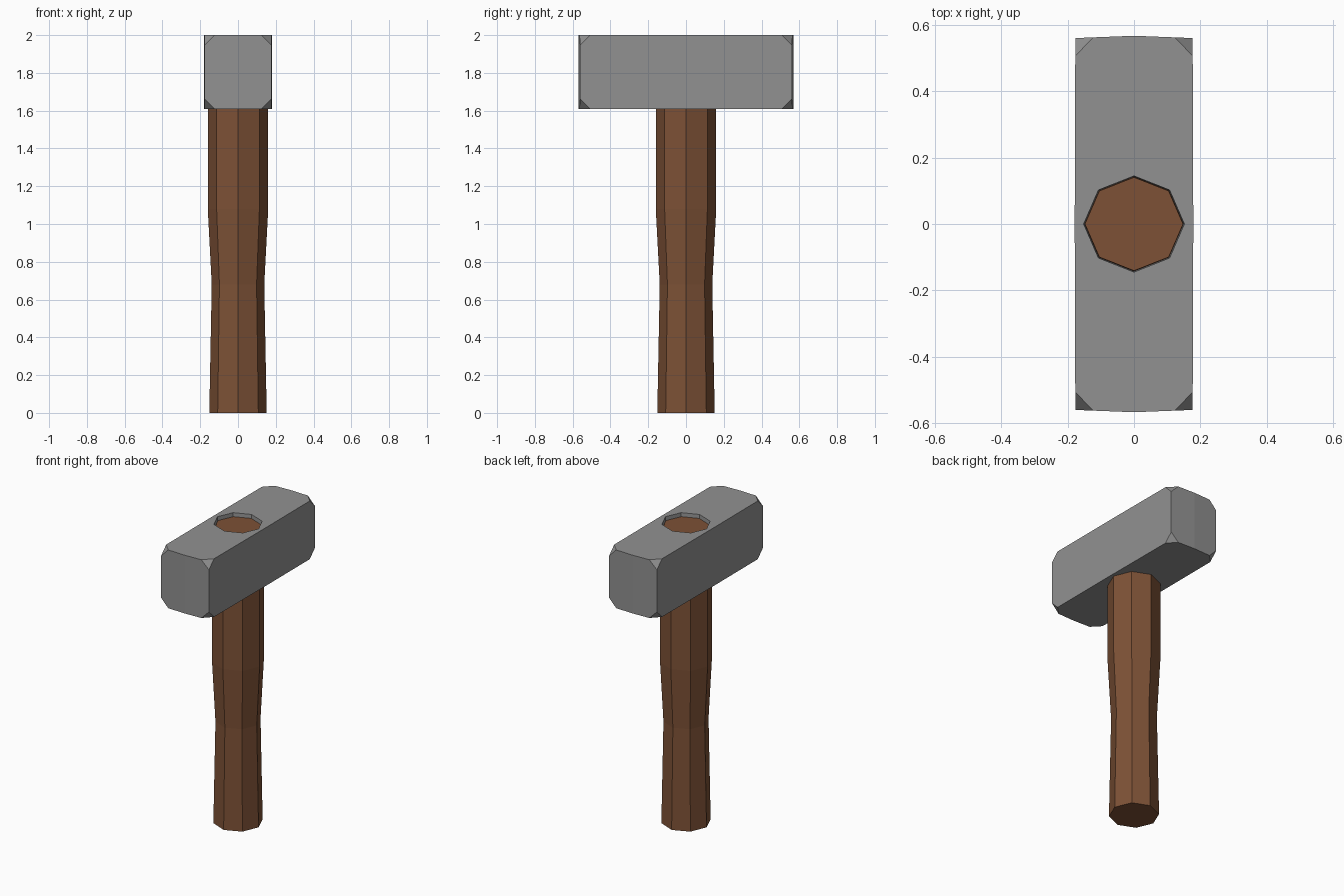
import bpy, bmesh, math

if "Cube" in bpy.data.objects:
    bpy.data.objects.remove(bpy.data.objects["Cube"])


def material(name, rgb):
    m = bpy.data.materials.new(name)
    m.diffuse_color = (*rgb, 1.0)
    m.use_nodes = True
    m.node_tree.nodes["Principled BSDF"].inputs["Base Color"].default_value = m.diffuse_color
    return m


def make_object(name, bm, mat):
    bmesh.ops.recalc_face_normals(bm, faces=bm.faces)
    me = bpy.data.meshes.new(name)
    bm.to_mesh(me)
    bm.free()
    ob = bpy.data.objects.new(name, me)
    bpy.context.scene.collection.objects.link(ob)
    me.materials.append(mat)
    return ob


def octagon_loft(rings):
    """Closed eight-sided solid through rings of (z, x radius, y radius)."""
    bm = bmesh.new()
    loops = []
    for z, rx, ry in rings:
        loops.append([bm.verts.new((rx * math.cos(i * math.pi / 4),
                                    ry * math.sin(i * math.pi / 4), z))
                      for i in range(8)])
    for a, b in zip(loops, loops[1:]):
        for i in range(8):
            j = (i + 1) % 8
            bm.faces.new((a[i], a[j], b[j], b[i]))
    bm.faces.new(loops[0])
    bm.faces.new(loops[-1])
    return bm


steel = material("grey steel", (0.285, 0.285, 0.285))
wood = material("brown wood", (0.205, 0.083, 0.037))

# Handle: waisted octagonal shaft that narrows inside the head
make_object("handle", octagon_loft([
    (0.0, 0.152, 0.152), (0.68, 0.139, 0.139), (1.08, 0.16, 0.16),
    (1.61, 0.16, 0.16), (1.975, 0.148, 0.141)]), wood)

# Head: slightly crowned block with its eight corners cut off
W, L, Z0, Z1 = 0.177, 0.561, 1.61, 2.0
outline = [(W, -L), (0.179, 0), (W, L), (0, 0.568),
           (-W, L), (-0.179, 0), (-W, -L), (0, -0.568)]
bm = bmesh.new()
base = bm.faces.new([bm.verts.new((x, y, Z0)) for x, y in outline])
top = bmesh.ops.extrude_face_region(bm, geom=[base], use_keep_orig=True)["geom"]
for v in top:
    if isinstance(v, bmesh.types.BMVert):
        v.co.z = Z1
bmesh.ops.recalc_face_normals(bm, faces=bm.faces)
corners = [v for v in bm.verts if abs(v.co.x) > 0.1 and abs(v.co.y) > 0.1]
bmesh.ops.bevel(bm, geom=corners, offset=0.054, segments=1, affect='VERTICES')
head = make_object("head", bm, steel)

# Eye: recess in the top of the head around the handle end
cutter = make_object("eye_cutter", octagon_loft([
    (1.93, 0.149, 0.142), (2.0, 0.152, 0.145), (2.1, 0.152, 0.145)]), steel)
cutter.hide_render = True
mod = head.modifiers.new("eye", 'BOOLEAN')
mod.operation = 'DIFFERENCE'
mod.solver = 'EXACT'
mod.object = cutter
bpy.context.view_layer.objects.active = head
bpy.ops.object.modifier_apply(modifier=mod.name)
bpy.data.objects.remove(cutter)
